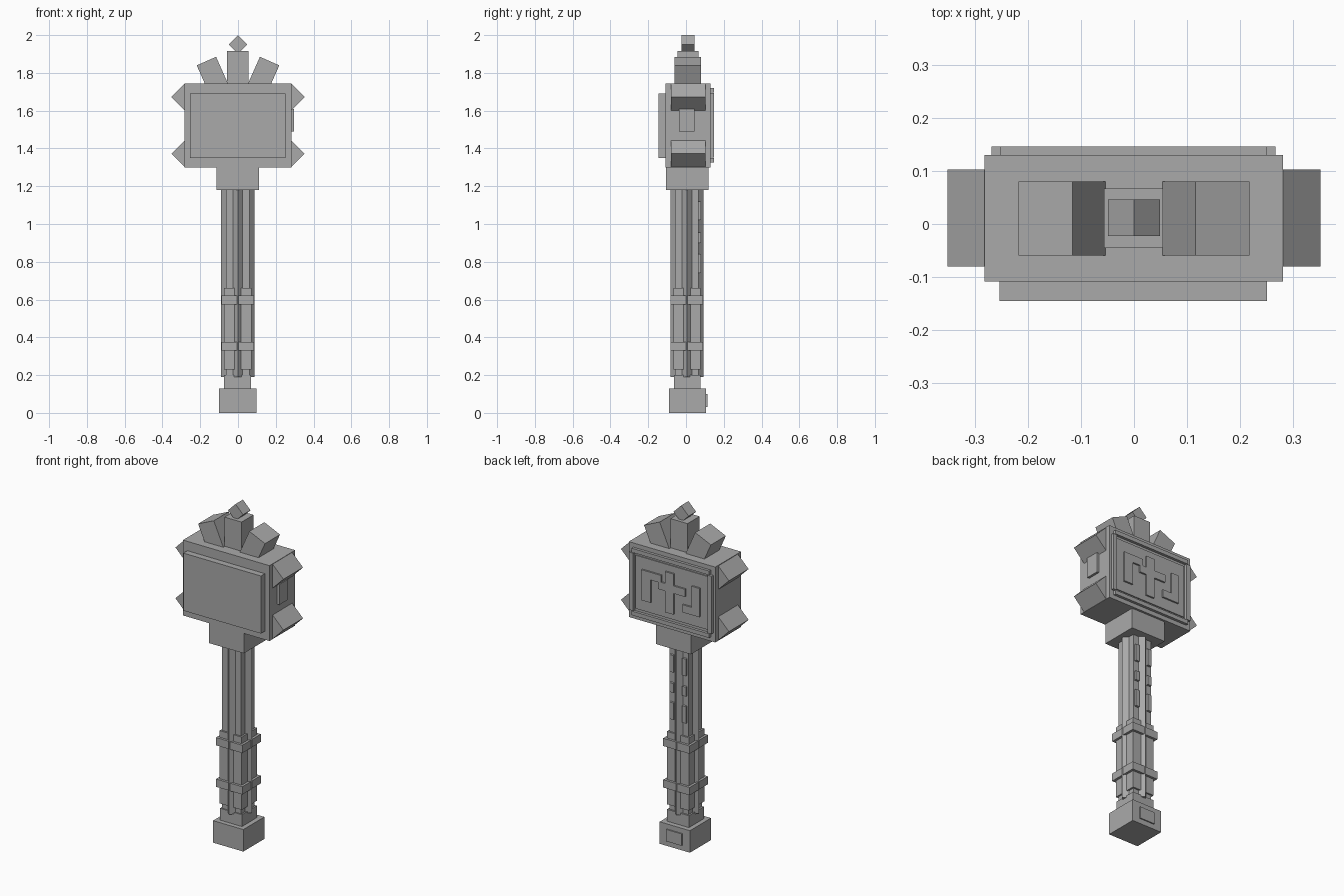
import bpy, math
from mathutils import Matrix, Vector

stone = bpy.data.materials.new("stone grey")
stone.diffuse_color = (0.4, 0.4, 0.4, 1)


def box(name, x, y, z, turn=0, axis='Y'):
    """Box spanning the given ranges, turned about its own centre."""
    bpy.ops.mesh.primitive_cube_add(size=1)
    ob = bpy.context.object
    ob.name = name
    size = Vector((x[1] - x[0], y[1] - y[0], z[1] - z[0]))
    mid = Vector((x[0] + x[1], y[0] + y[1], z[0] + z[1])) / 2
    ob.data.transform(Matrix.Translation(mid)
                      @ Matrix.Rotation(math.radians(turn), 4, axis)
                      @ Matrix.Diagonal(size.to_4d()))
    ob.data.materials.append(stone)
    return ob


def around(c, half):
    return (c - half, c + half)


# Pommel with a back plate, and the stub above it
box("pommel", (-0.1, 0.098), (-0.09, 0.106), (0, 0.13))
box("pommel_plate", (-0.05, 0.05), (0.106, 0.113), (0.03, 0.1))
box("shaft_stub", (-0.073, 0.07), (-0.063, 0.077), (0.13, 0.2))

# Shaft: diamond core with four square rods, lower sleeves and bands
CX, CY = -0.001, 0.005
s = 0.088 / math.sqrt(2)
box("shaft_core", around(CX, s), around(CY, s), (0.19, 1.19), 45, 'Z')
for sx in (-1, 1):
    for sy in (-1, 1):
        x, y = CX + sx * 0.041, CY + sy * 0.041
        box("shaft_rod", around(x, 0.021), around(y, 0.021), (0.19, 1.19))
        x, y = CX + sx * 0.045, CY + sy * 0.045
        box("grip_sleeve", around(x, 0.027), around(y, 0.027), (0.23, 0.66))
        for z in (0.353, 0.598):
            box("grip_band", around(x, 0.041), around(y, 0.041), around(z, 0.023))
    # Small studs down the back rods
    for z0, z1 in ((0.74, 0.84), (0.9, 0.955), (1.02, 1.12)):
        box("rod_stud", around(CX + sx * 0.041, 0.013), (0.06, 0.08), (z0, z1))

# Neck and head block
box("neck", (-0.115, 0.112), (-0.105, 0.118), (1.18, 1.31))
box("head", (-0.283, 0.282), (-0.109, 0.131), (1.30, 1.745))
box("front_plate", (-0.255, 0.252), (-0.146, -0.105), (1.35, 1.69))
box("side_plate", (0.27, 0.296), (-0.037, 0.045), (1.49, 1.61))

# Side spikes, half sunk into the head
for sx in (-1, 1):
    for z in (1.372, 1.672):
        box("side_spike", around(sx * 0.282, 0.05), (-0.08, 0.103), around(z, 0.05), 45)

# Back frame with notched corners
for z in (1.337, 1.708):
    box("frame_rail", (-0.254, 0.252), (0.125, 0.147), around(z, 0.012))
for sx in (-1, 1):
    box("frame_stile", around(-0.001 + sx * 0.256, 0.013), (0.125, 0.147), (1.352, 1.693))
box("back_panel", (-0.235, 0.233), (0.125, 0.137), (1.365, 1.68))

# Abstract raised bars on the back panel
for x0, x1, z0, z1 in ((0.13, 0.19, 1.43, 1.61), (0.06, 0.13, 1.565, 1.61),
                       (-0.02, 0.035, 1.40, 1.64), (-0.095, -0.02, 1.525, 1.57),
                       (0.035, 0.08, 1.525, 1.57), (-0.19, -0.14, 1.43, 1.60),
                       (-0.14, -0.08, 1.43, 1.475)):
    box("relief_bar", (x0, x1), (0.13, 0.147), (z0, z1))

# Crown: centre post, tilted diamond and two leaning blocks
box("crown_post", (-0.057, 0.055), (-0.045, 0.067), (1.73, 1.917))
box("crown_diamond", around(0, 0.035), (-0.023, 0.046), around(1.951, 0.035), 45)
for sx in (-1, 1):
    box("crown_block", around(sx * 0.136, 0.056), (-0.06, 0.08), around(1.792, 0.077), sx * 24)
